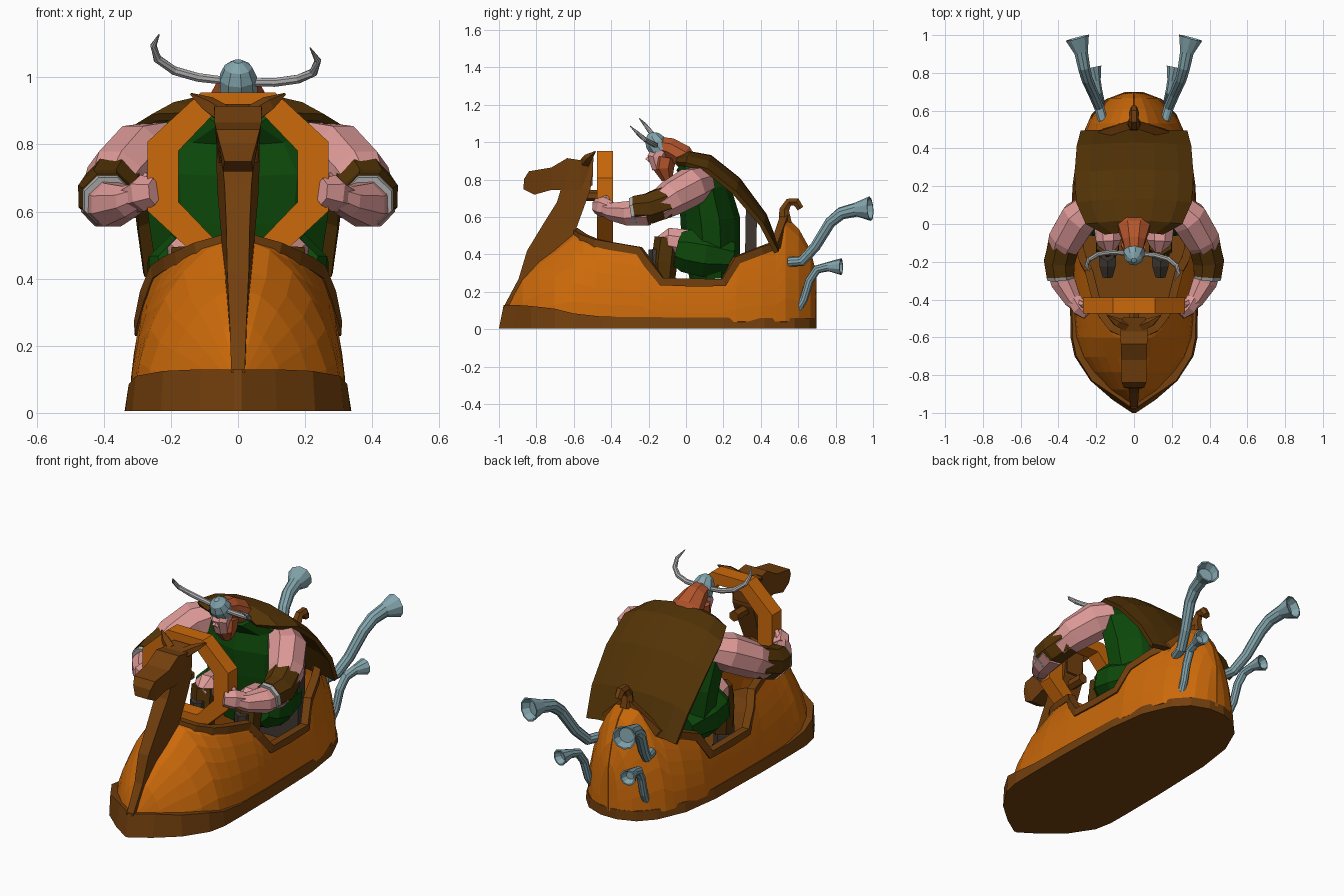
import bpy, bmesh, math
from mathutils import Vector

if "Cube" in bpy.data.objects:
    bpy.data.objects.remove(bpy.data.objects["Cube"])


def material(name, rgb):
    m = bpy.data.materials.new(name)
    m.diffuse_color = (*rgb, 1)
    m.use_nodes = True
    m.node_tree.nodes["Principled BSDF"].inputs["Base Color"].default_value = m.diffuse_color
    return m


ORANGE = material("orange wood", (.60, .142, .003))
BROWN = material("brown wood", (.17, .05, .004))
CAPE = material("dark brown hide", (.085, .033, .002))
GREEN = material("green cloth", (.004, .066, .003))
SKIN = material("pink skin", (.72, .32, .31))
HAIR = material("red hair", (.45, .09, .025))
STEEL = material("blue grey metal", (.23, .38, .42))
HORN = material("grey horn", (.42, .42, .42))
BOOT = material("dark grey leather", (.05, .038, .03))


def finish(name, bm, mat, mirror=False, thick=0):
    bmesh.ops.remove_doubles(bm, verts=bm.verts, dist=.0005)
    bmesh.ops.recalc_face_normals(bm, faces=bm.faces)
    me = bpy.data.meshes.new(name)
    bm.to_mesh(me)
    bm.free()
    me.materials.append(mat)
    ob = bpy.data.objects.new(name, me)
    bpy.context.collection.objects.link(ob)
    if thick:
        s = ob.modifiers.new("thickness", 'SOLIDIFY')
        s.thickness, s.offset = thick, 0
    if mirror:
        ob.modifiers.new("mirror", 'MIRROR').use_mirror_merge = False
    return ob


def loft(name, rings, mat, closed=True, mirror=False, thick=0, hollow=0):
    """Skin a list of equal-length point rings; closed rings get end caps."""
    bm = bmesh.new()
    vs = [[bm.verts.new(p) for p in r] for r in rings]
    n = len(rings[0])
    for a, b in zip(vs, vs[1:]):
        for i in range(n if closed else n - 1):
            j = (i + 1) % n
            bm.faces.new((a[i], a[j], b[j], b[i]))
    if closed:
        bm.faces.new(vs[0])
        end = bm.faces.new(vs[-1])
        if hollow:
            bmesh.ops.recalc_face_normals(bm, faces=bm.faces)
            bmesh.ops.inset_individual(bm, faces=[end], thickness=.008)
            bmesh.ops.inset_individual(bm, faces=[end], thickness=.016, depth=-hollow)
    return finish(name, bm, mat, mirror, thick)


def tube(name, pts, radii, mat, sides=8, mirror=False, up=(0, 0, 1), hollow=0):
    """Sweep an ellipse along points; each radius is a number or (side, up)."""
    pts = [Vector(p) for p in pts]
    rings = []
    for i, p in enumerate(pts):
        t = (pts[min(i + 1, len(pts) - 1)] - pts[max(i - 1, 0)]).normalized()
        u = t.cross(Vector(up)).normalized()
        v = u.cross(t)
        r = radii[i] if isinstance(radii, (list, tuple)) else radii
        ru, rv = r if isinstance(r, tuple) else (r, r)
        angles = [2 * math.pi * (k + .5) / sides for k in range(sides)]
        rings.append([p + u * ru * math.cos(a) + v * rv * math.sin(a) for a in angles])
    return loft(name, rings, mat, mirror=mirror, hollow=hollow)


def slabs(name, rows, mat):
    """Loft rows of (y, z, half width) edge pairs into a symmetric body."""
    return loft(name, [[(-wa, ya, za), (wa, ya, za), (wb, yb, zb), (-wb, yb, zb)]
                       for (ya, za, wa), (yb, zb, wb) in rows], mat)


def lerp_table(table, y):
    for a, b in zip(table, table[1:]):
        if y <= b[0]:
            f = (y - a[0]) / (b[0] - a[0])
            return [p + (q - p) * f for p, q in zip(a[1:], b[1:])]
    return table[-1][1:]


# Hull: arched sections (y, half width, crown height) trimmed by the cockpit line
HULL = [(-.96, .012, .11), (-.87, .135, .27), (-.78, .215, .37), (-.7, .27, .43), (-.6, .302, .52),
        (-.4, .315, .63), (-.2, .315, .75), (.27, .305, .75), (.4, .283, .68), (.53, .24, .6),
        (.6, .19, .53), (.66, .125, .42), (.685, .06, .32), (.692, 0, .28)]
CUT = [(-.6, .52), (-.55, .487), (-.48, .46), (-.4, .445), (-.25, .42), (-.2, .35), (-.13, .255),
       (.03, .25), (.2, .25), (.27, .37), (.4, .42), (.48, .45), (.53, .6)]


def hull_x(y, z):
    w, h = lerp_table(HULL, y)
    t = min(1, max(0, (z - .04) / (h - .04)))
    return w * (1 - t ** 1.7) ** .6


sections = []
for y in sorted({s[0] for s in HULL} | {c[0] for c in CUT}):
    top = lerp_table(HULL, y)[1]
    if -.6 < y < .53:
        top = lerp_table(CUT, y)[0]
    zs = [.04 + (top - .04) * (1 - (1 - k / 6) ** 1.4) for k in range(7)]
    sections.append([(hull_x(y, z), y, z) for z in zs])
loft("hull_sides", sections, ORANGE, closed=False, mirror=True, thick=.014)

# Trim around the cockpit opening
tube("cockpit_rim", [(hull_x(y, z), y, z) for y, z in CUT], .03, BROWN, 4, True)

# Flared base with raised bow
BASE = [(-1, .01, .13), (-.93, .115, .13), (-.83, .23, .125), (-.7, .315, .11), (-.6, .336, .085),
        (-.45, .338, .068), (-.2, .337, .065), (.2, .326, .062), (.42, .295, .06), (.58, .225, .06),
        (.66, .15, .06), (.698, .05, .06)]
loft("base", [[(-w, y, .005), (w, y, .005), (w * .97, y + .025 * (y < -.9), z),
               (-w * .97, y + .025 * (y < -.9), z)] for y, w, z in BASE], BROWN)

# Animal figurehead: stem and neck, head, ears
slabs("figurehead_neck", [((-.975, .12, .02), (-.9, .12, .02)), ((-.895, .27, .025), (-.8, .26, .03)),
      ((-.85, .42, .032), (-.68, .36, .04)), ((-.765, .56, .035), (-.59, .53, .05)),
      ((-.69, .68, .04), (-.55, .64, .06)), ((-.66, .78, .05), (-.51, .75, .065)),
      ((-.62, .89, .05), (-.5, .88, .06))], BROWN)
slabs("figurehead_head", [((-.495, .92, .06), (-.5, .77, .05)), ((-.57, .905, .072), (-.56, .745, .06)),
      ((-.635, .915, .07), (-.64, .745, .055)), ((-.72, .865, .07), (-.72, .745, .05)),
      ((-.84, .845, .065), (-.81, .72, .045)), ((-.865, .805, .055), (-.87, .75, .04))], BROWN)
tube("figurehead_ears", [(.045, -.54, .89), (.09, -.52, .92), (.14, -.485, .95)],
     [.03, .025, .004], BROWN, 5, True)
tube("wheel_hub", [(0, -.56, .715), (0, -.43, .715)], .03, BROWN, 6)

# Octagonal steering ring
ring = []
for k in range(9):
    a = 2 * math.pi * (k + .5) / 8
    s, c = math.sin(a), math.cos(a)
    ring.append([(.292 * s, y, .705 + .27 * c) if o else (.192 * s, y, .705 + .2 * c)
                 for o, y in ((1, -.475), (1, -.39), (0, -.39), (0, -.475))])
bm = bmesh.new()
for a, b in zip(ring, ring[1:]):
    for i in range(4):
        bm.faces.new([bm.verts.new(p) for p in (a[i], a[i - 1], b[i - 1], b[i])])
finish("steering_ring", bm, ORANGE)

# Curled stern ornament
tube("stern_curl", [(0, .53, .57), (0, .525, .64), (0, .55, .68), (0, .59, .68), (0, .612, .645)],
     [.04, .03, .024, .026, .02], BROWN, 6, up=(1, 0, 0))

# Four flared exhaust pipes
tube("upper_exhausts", [(.165, .55, .36), (.185, .62, .365), (.215, .69, .44), (.25, .77, .57),
     (.265, .83, .62), (.28, .91, .64), (.3, .985, .645)],
     [.027, .028, .029, .031, .034, .038, .066], STEEL, 10, True, hollow=.04)
tube("lower_exhausts", [(.165, .59, .09), (.175, .63, .16), (.18, .66, .26), (.19, .7, .32),
     (.2, .76, .335), (.215, .83, .335)],
     [.021, .022, .023, .024, .025, .045], STEEL, 10, True, hollow=.03)

# Seat back
slabs("seat_back", [((.31, .08, .16), (.37, .08, .16)), ((.32, .64, .16), (.38, .64, .16))], BOOT)

# Rider: torso and cape
tube("torso", [(0, .15, .27), (0, .14, .42), (0, .13, .58), (0, .1, .74), (0, .06, .85), (0, -.02, .9)],
     [(.2, .13), (.255, .15), (.28, .16), (.3, .14), (.23, .09), (.1, .06)], GREEN, 10, up=(0, 1, 0))
cape_rows = [(-.04, .915, .15, .03), (.02, .94, .25, .06), (.13, .92, .3, .07), (.28, .80, .31, .07),
             (.42, .61, .3, .05), (.49, .43, .28, .02)]
loft("cape", [[(w * s, y - .3 * d * s * s, z - d * abs(s) ** 3) for s in (-1, -.75, -.35, 0, .35, .75, 1)]
              for y, z, w, d in cape_rows], CAPE, closed=False, thick=.025)

# Arms, bracers with metal edge, hands
tube("upper_arms", [(.22, .09, .79), (.29, .03, .765), (.36, -.08, .7), (.395, -.16, .645)],
     [.085, .105, .098, .075], SKIN, 8, True)
tube("bracers", [(.37, -.11, .68), (.395, -.2, .645), (.39, -.28, .64)], [.09, .088, .078], CAPE, 8, True)
tube("bracer_edges", [(.39, -.272, .635), (.388, -.29, .632)], [.08, .076], HORN, 8, True)
tube("forearms", [(.395, -.2, .63), (.375, -.31, .62), (.325, -.4, .63), (.295, -.43, .645)],
     [.08, .07, .05, .042], SKIN, 8, True)
tube("hands", [(.315, -.4, .64), (.285, -.45, .655), (.25, -.485, .66)],
     [.045, (.045, .055), (.025, .04)], SKIN, 6, True)
tube("thumbs", [(.29, -.42, .67), (.265, -.43, .71)], [.022, .014], SKIN, 5, True, up=(0, 1, 0))

# Legs and boots
tube("thighs", [(.14, .25, .38), (.15, .1, .4), (.15, .0, .42), (.145, -.04, .43)],
     [.09, .13, .125, .1], GREEN, 8, True)
tube("knees", [(.14, 0, .46), (.135, -.09, .475), (.13, -.15, .46)], [.08, .072, .035], SKIN, 8, True)
tube("shin_wraps", [(.14, -.1, .49), (.14, -.115, .36), (.14, -.12, .22)], [.068, .07, .055], CAPE, 6, True,
     up=(0, 1, 0))
tube("boots", [(.14, -.16, .43), (.14, -.14, .2), (.14, -.14, .07)], [.04, .055, .05], BOOT, 6, True,
     up=(0, 1, 0))
tube("boot_toes", [(.14, -.1, .11), (.14, -.22, .1), (.14, -.28, .085)], [.055, .05, .03], BOOT, 6, True)

# Head, hair and beard
tube("face", [(0, -.12, .98), (0, -.155, .92), (0, -.14, .86)], [.052, .055, .045], SKIN, 8, up=(0, 1, 0))
tube("nose", [(0, -.18, .93), (0, -.205, .9)], [.015, .018], SKIN, 5)
tube("hair", [(0, .035, .86), (0, -.02, .93), (0, -.09, .97), (0, -.135, .98)],
     [(.11, .05), (.09, .065), (.065, .06), (.053, .052)], HAIR, 8)
tube("beard", [(0, -.11, .92), (0, -.12, .86), (0, -.1, .8)], [(.07, .062), (.068, .058), (.035, .03)],
     HAIR, 7, up=(0, 1, 0))

# Helmet with two horns
tube("helmet", [(0, -.135, .955), (0, -.165, 1.0), (0, -.183, 1.03), (0, -.192, 1.048)],
     [.058, .057, .042, .014], STEEL, 9, up=(0, 1, 0))
horn_radii = [.013, .014, .014, .013, .010, .002]
tube("left_horn", [(-.04, -.155, .99), (-.12, -.15, 1.0), (-.19, -.16, 1.02), (-.24, -.19, 1.055),
     (-.252, -.22, 1.095), (-.235, -.25, 1.128)], horn_radii, HORN, 8, up=(0, 1, 0))
tube("right_horn", [(.04, -.16, .985), (.11, -.165, .985), (.18, -.185, .995), (.225, -.22, 1.015),
     (.238, -.26, 1.05), (.215, -.3, 1.088)], horn_radii, HORN, 8, up=(0, 1, 0))
